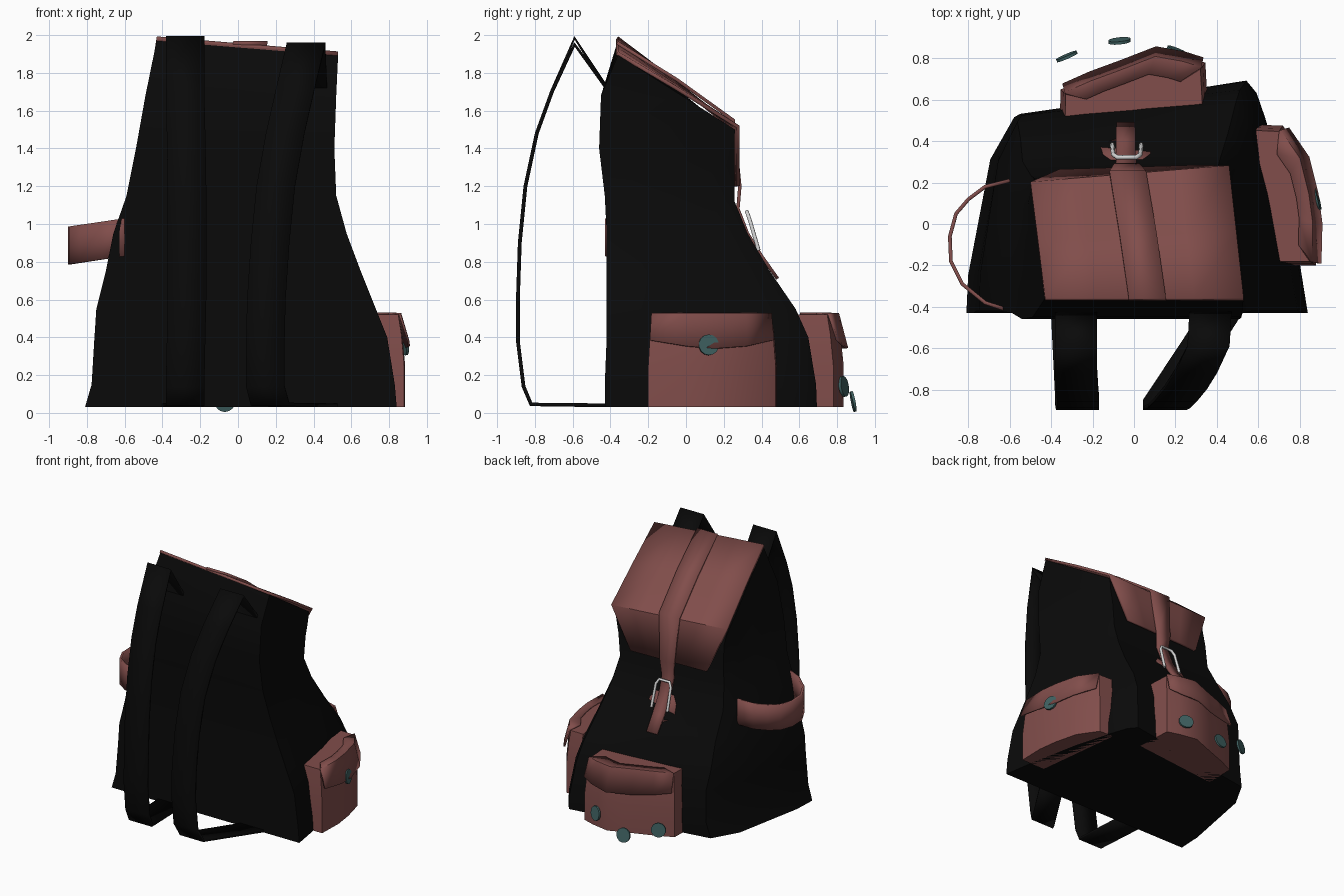
import bpy, bmesh, math
from mathutils import Vector

if "Cube" in bpy.data.objects:
    bpy.data.objects.remove(bpy.data.objects["Cube"])


def material(name, rgb):
    m = bpy.data.materials.new(name)
    m.diffuse_color = (*rgb, 1)
    m.use_nodes = True
    m.node_tree.nodes["Principled BSDF"].inputs["Base Color"].default_value = m.diffuse_color
    return m


BLACK = material("black canvas", (0.003, 0.003, 0.003))
RED = material("red leather", (0.22, 0.075, 0.07))
TEAL = material("teal button", (0.05, 0.12, 0.12))
SILVER = material("silver metal", (0.65, 0.65, 0.65))


def finish(name, bm, mat, thick=0):
    bmesh.ops.recalc_face_normals(bm, faces=bm.faces)
    me = bpy.data.meshes.new(name)
    bm.to_mesh(me)
    bm.free()
    me.materials.append(mat)
    ob = bpy.data.objects.new(name, me)
    bpy.context.collection.objects.link(ob)
    if thick:
        s = ob.modifiers.new("thickness", 'SOLIDIFY')
        s.thickness, s.offset = thick, 0
    bpy.ops.object.select_all(action='DESELECT')
    ob.select_set(True)
    bpy.context.view_layer.objects.active = ob
    bpy.ops.object.shade_smooth_by_angle(angle=math.radians(35))
    return ob


def grid(name, rows, mat, thick=0, closed=False):
    """Skin rows of points; closed rows become a capped solid."""
    bm = bmesh.new()
    vs = [[bm.verts.new(p) for p in r] for r in rows]
    n = len(rows[0])
    for a, b in zip(vs, vs[1:]):
        for i in range(n if closed else n - 1):
            j = (i + 1) % n
            bm.faces.new((a[i], a[j], b[j], b[i]))
    if closed:
        bm.faces.new(vs[0])
        bm.faces.new(vs[-1])
    return finish(name, bm, mat, thick)


def ribbon(name, pts, mat, thick=0.02):
    """Strap along points (x, half width, y, z), width along x."""
    return grid(name, [[(x - h, y, z), (x + h, y, z)] for x, h, y, z in pts], mat, thick)


def button(name, loc, normal):
    bm = bmesh.new()
    bmesh.ops.create_cone(bm, cap_ends=True, segments=14, radius1=0.055, radius2=0.055, depth=0.014)
    rot = Vector(normal).to_track_quat('Z', 'Y')
    for v in bm.verts:
        v.co = rot @ v.co + Vector(loc)
    finish(name, bm, TEAL)


# main bag: one lopsided outline lofted upward; (u, v) runs across and in depth
OUTLINE = [(0, 0), (.25, 0), (.5, 0), (.75, 0), (1, 0), (.975, .22), (.93, .55), (.875, .83), (.85, .94),
           (.82, 1), (.7, 1), (.5, 1), (.3, 1), (.14, 1), (.07, .8), (.005, .2)]
# z at front, z at rear, x left, x right, y front, y rear left, y rear right, rounding, skew
LEVELS = [(.03, .03, -.81, .84, -.43, .48, .74, 1, 0),
          (.15, .15, -.775, .83, -.43, .50, .73, 1, 0),
          (.40, .40, -.76, .79, -.42, .50, .68, 1, 0),
          (.55, .55, -.75, .73, -.42, .48, .60, .9, 0),
          (.75, .75, -.70, .65, -.42, .41, .45, .8, 0),
          (.95, .95, -.66, .575, -.42, .30, .33, .7, 0),
          (1.15, 1.12, -.59, .52, -.43, .23, .26, .6, 0),
          (1.40, 1.30, -.54, .51, -.46, .22, .26, .45, -.01),
          (1.68, 1.42, -.49, .52, -.45, .20, .26, .3, -.03),
          (1.95, 1.50, -.43, .53, -.36, .18, .26, .1, -.07)]
rings = []
for zf, zr, xl, xr, yf, yl, yr, k, skew in LEVELS:
    ring = []
    for u, v in OUTLINE:
        edge = 0 if u < .5 else 1
        uu = edge + (u - edge) * k if v > 0 and (u < .2 or u > .8) else u
        y = yf + (yl + (yr - yl) * uu - yf) * v
        tilt = -.08 * (uu - .3) * (1 - v) if zf > 1.9 else 0
        ring.append((xl + (xr - xl) * uu + skew * v, y, zf + (zr - zf) * v + tilt))
    rings.append(ring)
grid("bag_body", rings, BLACK, closed=True)

# lid flap: slope over the top, then a tapered drop
FLAP = [(-.43, .53, -.365, -.365, 1.985, 1.905), (-.465, .495, -.08, -.045, 1.77, 1.715),
        (-.50, .46, .195, .275, 1.545, 1.515), (-.36, .29, .255, .275, 1.20, 1.20)]
grid("lid_flap", [[(a + (b - a) * t, c + (d - c) * t, e + (f - e) * t) for t in (0, .25, .5, .75, 1)]
                  for a, b, c, d, e, f in FLAP], RED, 0.02)

# closing strap running down the lid to the buckle
ribbon("lid_strap", [(.065, .09, -.365, 1.96), (.02, .09, -.05, 1.765), (-.03, .088, .25, 1.55),
                     (-.035, .06, .285, 1.2), (-.035, .05, .275, 1.08), (-.04, .048, .325, .95),
                     (-.04, .048, .40, .83), (-.04, .045, .485, .71)], RED, 0.018)
ribbon("buckle_patch", [(-.035, .075, .305, .96), (-.035, .115, .335, .91),
                        (-.04, .125, .375, .82), (-.04, .05, .405, .78)], RED, 0.015)

# metal buckle: upside-down U of square bar
cu = bpy.data.curves.new("buckle", 'CURVE')
cu.dimensions = '3D'
cu.bevel_depth, cu.bevel_resolution, cu.use_fill_caps = 0.011, 1, True
path = [(-.105, .385, .86), (-.1, .335, 1.03), (-.08, .322, 1.065), (.01, .322, 1.065),
        (.03, .335, 1.03), (.035, .385, .86)]
sp = cu.splines.new('POLY')
sp.points.add(len(path) - 1)
for p, c in zip(sp.points, path):
    p.co = (*c, 1)
cu.materials.append(SILVER)
bpy.context.collection.objects.link(bpy.data.objects.new("buckle", cu))

# shoulder straps share one side profile (y, z)
PROFILE = [(-.42, 1.72), (-.59, 1.985), (-.71, 1.7), (-.79, 1.48), (-.85, 1.2), (-.88, .9),
           (-.89, .6), (-.89, .38), (-.86, .14), (-.82, .045), (-.42, .04)]
LEFT_X = [-.28, -.28, -.28, -.275, -.27, -.27, -.27, -.275, -.28, -.28, -.30]
RIGHT_X = [.37, .36, .30, .25, .20, .17, .15, .145, .145, .17, .43]
for name, xs, drop in (("left_shoulder_strap", LEFT_X, 0), ("right_shoulder_strap", RIGHT_X, .035)):
    ribbon(name, [(x, .102, y, z - (drop if z > 1.9 else 0)) for x, (y, z) in zip(xs, PROFILE)], BLACK)

# side loop band
BAND = [(-.60, .21), (-.72, .18), (-.80, .12), (-.86, .05), (-.89, -.06), (-.885, -.18),
        (-.83, -.29), (-.72, -.38), (-.60, -.42)]
grid("side_loop", [[(x, y, .90 + .15 * (x + .8) + s * .1) for s in (-1, 0, 1)] for x, y in BAND], RED, 0.018)


def pocket(name, outline, inward, top_scale, centre):
    """Pouch with a folded flap; outline runs bag side to bag side."""
    o, c, d = [Vector(p) for p in outline], Vector(centre), Vector(inward)

    def at(scale, shift, z):
        return [(*(c + (p - c) * scale + d * shift), z) for p in o]
    grid(name, [at(1, 0, .03), at(1, 0, .25), at((1 + top_scale) / 2, .01, .42), at(top_scale, .02, .52)],
         RED, closed=True)
    n = len(o) - 2
    rows = [at(top_scale * .7, .03, .525)[1:-1], at(top_scale + .01, .015, .525)[1:-1]]
    low = []
    for i, p in enumerate(o[1:-1]):
        sag = math.sin(math.pi * i / (n - 1))
        q = c + (p - c) * .97 - d * .025
        low.append((*q, .385 - .045 * sag))
    grid(name + "_flap", rows + [low], RED, 0.012)


# right side pocket and rear pocket
pocket("side_pocket", [(.60, .48), (.72, .475), (.82, .33), (.865, .15), (.885, 0), (.88, -.2), (.68, -.2)],
       (-1, 0), .93, (.72, .08))
pocket("rear_pocket", [(-.36, .42), (-.355, .65), (-.22, .71), (-.07, .765), (.11, .835), (.25, .81),
                       (.345, .78), (.36, .5)], (0, -1), .93, (0, .60))

# buttons
button("side_button", (.885, .12, .36), (1, .25, .1))
button("rear_button_left", (-.325, .81, .14), (-.4, .92, .1))
button("rear_button_middle", (-.07, .885, .06), (-.1, 1, .2))
button("rear_button_right", (.21, .835, .14), (.38, .92, .15))
